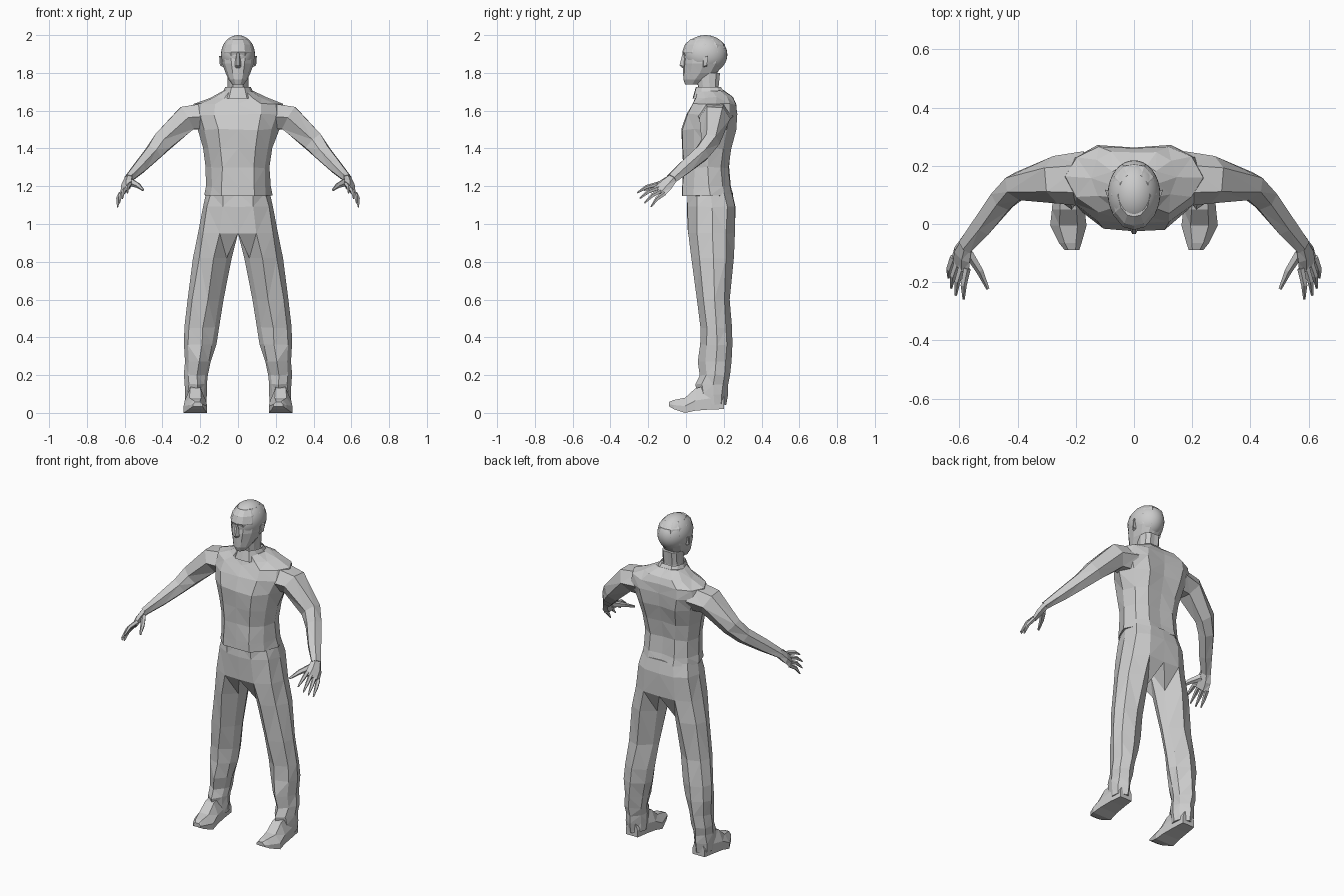
import bpy, bmesh, math, random
from mathutils import Vector

random.seed(4)


def loft(name, rings, mirror=False, caps=True, jitter=0.0, open_seam=False):
    """Skin a list of equal-length point rings."""
    bm = bmesh.new()
    rows = []
    for r in rings:
        row = []
        for p in r:
            v = Vector(p)
            if jitter and abs(v.x) > 0.001:
                v += Vector([random.uniform(-jitter, jitter) for _ in range(3)])
            row.append(bm.verts.new(v))
        rows.append(row)
    n = len(rows[0])
    for a, b in zip(rows, rows[1:]):
        for i in range(n):
            j = (i + 1) % n
            bm.faces.new((a[i], a[j], b[j], b[i]))
    if caps:
        bm.faces.new(rows[0])
        bm.faces.new(rows[-1])
    bmesh.ops.triangulate(bm, faces=bm.faces[:])
    bmesh.ops.recalc_face_normals(bm, faces=bm.faces[:])
    if open_seam:
        inner = [f for f in bm.faces if all(v.co.x < 0.0001 for v in f.verts)]
        bmesh.ops.delete(bm, geom=inner, context='FACES')
    me = bpy.data.meshes.new(name)
    bm.to_mesh(me)
    bm.free()
    ob = bpy.data.objects.new(name, me)
    bpy.context.collection.objects.link(ob)
    if mirror:
        m = ob.modifiers.new("mirror", 'MIRROR')
        m.merge_threshold = 0.0005
    return ob


def body_ring(z, hx, yf, yb, half):
    """Symmetric horizontal ring from a half profile of (x, depth) fractions."""
    d = yb - yf
    pts = [(hx * x, yf + d * t, z) for x, t in half]
    return pts + [(-x, y, zz) for x, y, zz in reversed(pts) if x > 1e-6]


def tube(name, stations, sides=6):
    """Limb: stations are (centre, wide direction, wide radius, thin radius)."""
    rings = []
    for k, (c, w, rw, rt) in enumerate(stations):
        a = Vector(stations[max(k - 1, 0)][0])
        b = Vector(stations[min(k + 1, len(stations) - 1)][0])
        t = (b - a).normalized()
        w = Vector(w)
        w = (w - t * w.dot(t)).normalized()
        u = t.cross(w)
        rings.append([Vector(c) + w * rw * math.cos(q) + u * rt * math.sin(q)
                      for q in [2 * math.pi * i / sides for i in range(sides)]])
    return loft(name, rings, mirror=True)


# Shirt body
TORSO = [(0, 0), (.5, .02), (.83, .24), (1, .55), (.85, .84), (.5, 1), (0, .98)]
shirt = [(1.15, .18, -.022, .248), (1.2, .17, -.02, .235), (1.3, .17, -.015, .225),
         (1.4, .185, -.02, .24), (1.5, .215, -.025, .263), (1.58, .245, .002, .268),
         (1.635, .235, .035, .265), (1.67, .15, .05, .25), (1.705, .085, .058, .2)]
loft("shirt", [body_ring(*r, TORSO) for r in shirt], jitter=.004)

# Collar and neck
collar = [(1.665, .095, .035, .225), (1.725, .068, .052, .185)]
loft("collar", [body_ring(*r, TORSO) for r in collar], caps=False)
neck = [(1.64, .065, .06, .19), (1.72, .055, .065, .172), (1.8, .056, .05, .18)]
loft("neck", [body_ring(*r, TORSO) for r in neck])

# Head with faceted face
HEAD = [(0, 0), (.42, .04), (.82, .22), (1, .5), (.85, .8), (.45, .97), (0, 1)]
head = [(1.738, .03, -.004, .07), (1.765, .05, -.014, .11), (1.8, .066, -.015, .165),
        (1.85, .084, -.015, .2), (1.885, .087, -.01, .21), (1.91, .088, -.02, .213),
        (1.95, .078, -.006, .205), (1.98, .055, .025, .17)]
loft("head", [body_ring(*r, HEAD) for r in head])

# Nose wedge
nose = [[(-.006, -.005, 1.905), (.006, -.005, 1.905), (.006, -.018, 1.905), (-.006, -.018, 1.905)],
        [(-.02, -.005, 1.835), (.02, -.005, 1.835), (.006, -.034, 1.84), (-.006, -.034, 1.84)],
        [(-.012, -.005, 1.825), (.012, -.005, 1.825), (.005, -.02, 1.826), (-.005, -.02, 1.826)]]
loft("nose", nose)

# Smooth close-cropped hair
bpy.ops.mesh.primitive_uv_sphere_add(segments=32, ring_count=20, radius=1, location=(0, .103, 1.897))
hair = bpy.context.object
hair.name = "hair"
hair.scale = (.09, .116, .103)
bpy.ops.object.shade_smooth()

# Ears
loft("ear", [[(.078, .085, 1.885), (.078, .115, 1.89), (.078, .11, 1.835), (.078, .09, 1.83)],
             [(.09, .09, 1.88), (.1, .118, 1.89), (.096, .11, 1.84), (.088, .094, 1.835)]], mirror=True)


# Trousers: one D-shaped leg, open at the centre seam
def leg_ring(z, x0, x1, yf, yb, c):
    w, d = x1 - x0, yb - yf
    e = c * .27 * d
    return [(x0 + c * .1 * w, yf + e, z), (x0 + .45 * w, yf, z), (x0 + .86 * w, yf + .2 * d, z),
            (x1, yf + .52 * d, z), (x0 + .88 * w, yf + .82 * d, z), (x0 + .5 * w, yb, z),
            (x0 + c * .1 * w, yb - e, z), (x0, yf + .5 * d, z)]


legs = [(1.165, 0, .168, .012, .245, 0), (1.09, 0, .188, .004, .262, 0), (.95, 0, .212, .01, .258, 0),
        (.82, .037, .237, .03, .25, 1), (.6, .078, .265, .06, .235, 1), (.45, .102, .284, .075, .246, 1),
        (.36, .117, .286, .078, .242, 1), (.27, .142, .282, .066, .238, 1), (.2, .16, .285, .075, .232, 1),
        (.15, .163, .28, .05, .225, 1), (.1, .165, .284, .062, .22, 1), (.045, .168, .282, .075, .215, 1)]
loft("trousers", [leg_ring(*r) for r in legs], mirror=True, jitter=.004, open_seam=True)

# Shoes, skinned from toe to heel
shoe = [(-.09, .188, .238, .035, .058), (-.065, .18, .258, .02, .068), (-.005, .163, .288, 0, .08),
        (.05, .17, .282, .012, .13), (.13, .178, .275, .018, .15), (.2, .185, .265, .02, .11)]
loft("shoe", [[(a, y, b), (e, y, b), (e, y, b + (t - b) * .45), (a + (e - a) * .75, y, t),
               (a + (e - a) * .25, y, t), (a, y, b + (t - b) * .45)] for y, a, e, b, t in shoe], mirror=True)

# Arms
W = Vector((.6, .5, -.62)).normalized()   # across the palm, towards the little finger
tube("arm", [((.17, .155, 1.57), (0, 1, 0), .095, .08), ((.27, .152, 1.56), (0, 1, 0), .082, .078),
             ((.40, .13, 1.435), (.1, .9, -.2), .05, .062), ((.45, .085, 1.375), (.3, .8, -.3), .046, .05),
             ((.52, -.005, 1.30), (.45, .6, -.45), .042, .038), ((.58, -.075, 1.24), W, .033, .024)])

# Hands
palm_end = Vector((.597, -.143, 1.178))
tube("palm", [((.575, -.068, 1.245), W, .03, .022), ((.59, -.105, 1.21), W, .044, .022),
              (palm_end, W, .05, .015)])
tips = [(.585, -.258, 1.165), (.612, -.245, 1.135), (.628, -.22, 1.11), (.637, -.185, 1.09)]
for i, tip in enumerate(tips):
    base = palm_end + W * (.026 * (i - 1.5)) + Vector((0, .01, .008))
    mid = base.lerp(Vector(tip), .5) + Vector((.006, -.004, .008))
    tube("finger_%d" % (i + 1), [(base, W, .013, .013), (mid, W, .011, .011), (tip, W, .004, .004)], 5)
tube("thumb", [((.568, -.1, 1.222), W, .022, .016), ((.53, -.16, 1.205), W, .015, .013),
               ((.502, -.222, 1.18), W, .006, .006)], 5)
